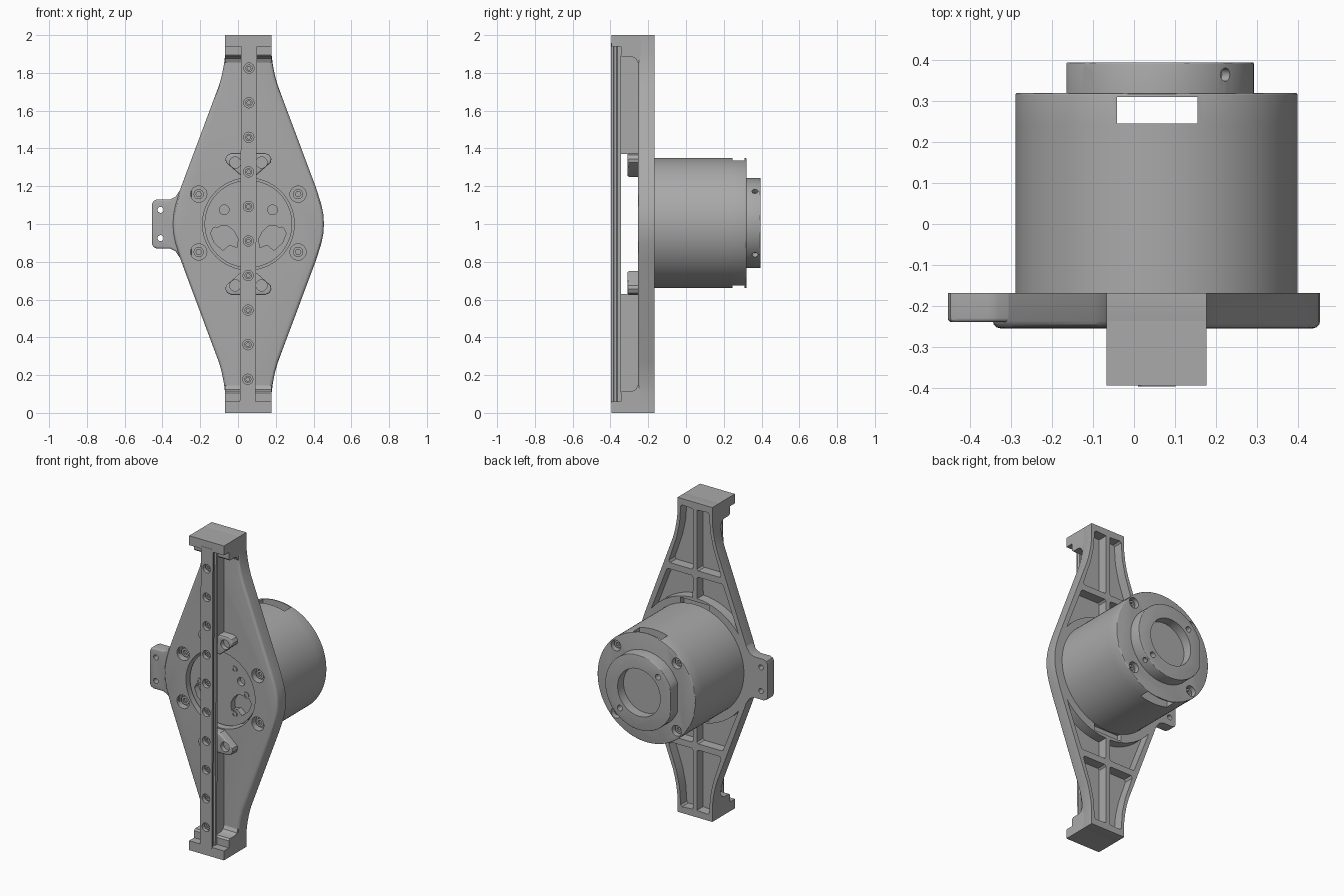
import bpy, bmesh, math
from mathutils import Vector

if "Cube" in bpy.data.objects:
    bpy.data.objects.remove(bpy.data.objects["Cube"], do_unlink=True)

CX, CZ = 0.055, 1.0          # centre of the bracket
parts = []

grey = bpy.data.materials.new("machined grey")
grey.use_nodes = True
grey.diffuse_color = (0.4, 0.4, 0.4, 1)
grey.node_tree.nodes["Principled BSDF"].inputs["Base Color"].default_value = (0.4, 0.4, 0.4, 1)

PLANES = {
    "y": lambda a, b, d: Vector((CX + a, d, CZ + b)),
    "x": lambda a, b, d: Vector((CX + d, a, CZ + b)),
    "z": lambda a, b, d: Vector((CX + a, b, CZ + d)),
}


def prism(name, pts, d0, d1, axis="y", bevel=0, bevel_at=None):
    """Extrude a flat outline along an axis, rounding the rim at one end."""
    place = PLANES[axis]
    bm = bmesh.new()
    ends = [[bm.verts.new(place(a, b, d)) for a, b in pts] for d in (d0, d1)]
    n = len(pts)
    for ring in ends:
        bm.faces.new(ring)
    for i in range(n):
        j = (i + 1) % n
        bm.faces.new((ends[0][i], ends[0][j], ends[1][j], ends[1][i]))
    bmesh.ops.recalc_face_normals(bm, faces=bm.faces)
    if bevel:
        rim = set(ends[0] if bevel_at == d0 else ends[1])
        edges = [e for e in bm.edges if all(v in rim for v in e.verts)]
        bmesh.ops.bevel(bm, geom=edges, offset=bevel, segments=3, profile=0.5, affect="EDGES")
    mesh = bpy.data.meshes.new(name)
    bm.to_mesh(mesh)
    bm.free()
    mesh.materials.append(grey)
    ob = bpy.data.objects.new(name, mesh)
    bpy.context.collection.objects.link(ob)
    parts.append(ob)
    return ob


def circle(r, x=0, z=0, n=32):
    return [(x + r * math.cos(math.tau * i / n), z + r * math.sin(math.tau * i / n)) for i in range(n)]


def rect(x0, x1, z0, z1):
    return [(x0, z0), (x1, z0), (x1, z1), (x0, z1)]


def mirrored(pts, sx, sz):
    return [(x * sx, z * sz) for x, z in pts]


def cut(target, cutters):
    """Subtract the cutters, then throw them away."""
    for c in cutters:
        m = target.modifiers.new("cut", "BOOLEAN")
        m.operation, m.solver, m.object = "DIFFERENCE", "EXACT", c
    bpy.context.view_layer.update()
    dg = bpy.context.evaluated_depsgraph_get()
    mesh = bpy.data.meshes.new_from_object(target.evaluated_get(dg))
    target.modifiers.clear()
    target.data = mesh
    for c in cutters:
        parts.remove(c)
        bpy.data.objects.remove(c, do_unlink=True)


def hole(r, x, z, d0, d1, n=24):
    return prism("cutter", circle(r, x, z, n), d0, d1)


def screw(name, r, x, z, back, face):
    """Cap screw with a hex socket in its visible face."""
    ob = prism(name, circle(r, x, z, 20), back, face)
    step = 0.01 if face > back else -0.01
    cut(ob, [hole(r * 0.55, x, z, face - 1.5 * step, face + step, 6)])


SIGNS = [(sx, sz) for sx in (1, -1) for sz in (1, -1)]

# Diamond mounting plate
quarter = [(0.4, 0), (0.397, 0.05), (0.387, 0.1), (0.37, 0.155), (0.355, 0.2), (0.155, 0.735),
           (0.141, 0.785), (0.13, 0.84), (0.1225, 0.9), (0.1225, 1.0)]
right = quarter[::-1] + mirrored(quarter[1:], 1, -1)
right = right[::-1]
outline = right + [(-x, z) for x, z in right[::-1] if z != 0 or x]
plate = prism("mounting_plate", outline, -0.255, -0.168, bevel=0.018, bevel_at=-0.255)

# Rear weight-saving pockets, leaving central, cross and collar ribs
tip_pocket = [(0.014, 0.955), (0.09, 0.96), (0.1, 0.95), (0.108, 0.84), (0.13, 0.74),
              (0.183, 0.585), (0.175, 0.57), (0.024, 0.57), (0.014, 0.58)]
arc = [(0.392 * math.sin(a), 0.392 * math.cos(a)) for a in (0.04 + 0.86 * i / 12 for i in range(13))]
root_pocket = [(0.014, 0.52), (0.024, 0.53), (0.19, 0.53), (0.2, 0.52)] + arc[::-1]
cutters = []
for sx, sz in SIGNS:
    for shape in (tip_pocket, root_pocket):
        cutters.append(prism("cutter", mirrored(shape, sx, sz), -0.23, -0.1))
    cutters.append(hole(0.043, sx * 0.263, sz * 0.153 + 0.005, -0.3, -0.21))
for sz in (1, -1):
    cutters.append(prism("cutter", rect(-0.1, 0.1, sz * 0.345 - 0.025, sz * 0.345 + 0.025), -0.2, -0.1))
cutters.append(hole(0.243, 0, 0, -0.3, -0.1, 64))
cut(plate, cutters)
for sx, sz in SIGNS:
    screw("plate_screw", 0.027, sx * 0.263, sz * 0.153 + 0.005, -0.2, -0.235)

# Side tab with two holes
tab_half = [(-0.3, 0.2), (-0.355, 0.19), (-0.385, 0.145), (-0.415, 0.13), (-0.485, 0.13), (-0.503, 0.122), (-0.51, 0.105)]
tab = prism("side_tab", tab_half + mirrored(tab_half, 1, -1)[::-1], -0.24, -0.168, bevel=0.01, bevel_at=-0.24)
cut(tab, [hole(0.016, -0.465, z, -0.3, -0.1) for z in (0.075, -0.075)])

# End blocks, rail support ribs and trapezoid lugs
block = [(-0.235, 1.0), (-0.395, 1.0), (-0.395, 0.94), (-0.345, 0.94), (-0.345, 0.895),
         (-0.335, 0.885), (-0.285, 0.885), (-0.265, 0.875), (-0.255, 0.855), (-0.235, 0.855)]
lug = [(-0.03, 0.25), (-0.05, 0.265), (-0.118, 0.325), (-0.122, 0.345), (-0.112, 0.365), (-0.09, 0.375)]
lug = lug + mirrored(lug, -1, 1)[::-1]
for sz, end in ((1, "upper"), (-1, "lower")):
    prism(end + "_end_block", mirrored(block, 1, sz), -0.1225, 0.1225, axis="x")
    rib = sorted((sz * 0.37, sz * 0.89))
    prism(end + "_rail_rib", rect(-0.025, 0.025, *rib), -0.346, -0.24)
    ob = prism(end + "_lug", mirrored(lug, 1, sz), -0.31, -0.24, bevel=0.008, bevel_at=-0.31)
    cut(ob, [hole(0.03, s * 0.07, sz * 0.325, -0.35, -0.28) for s in (1, -1)])

# Linear rail with side grooves and a row of countersunk holes
side = [(0.042, -0.397), (0.042, -0.385), (0.034, -0.38), (0.034, -0.368), (0.042, -0.362), (0.042, -0.344)]
rail = prism("linear_rail", side + mirrored(side, -1, 1)[::-1], -0.945, 0.957, axis="z")
holes = [-0.822 + 0.183 * i for i in range(10)]
cut(rail, [hole(0.027, 0, z, -0.45, -0.372) for z in holes])
for v in rail.data.vertices:
    v.co.x += 0.004 * (v.co.z - CZ)
for z in holes:
    screw("rail_screw", 0.019, 0.004 * z, z, -0.36, -0.382)

# Motor front face seen through the plate
face = prism("motor_face", circle(0.232, 0, 0, 64), -0.23, -0.16)
window = [(-0.2, -0.05), (-0.185, -0.02), (-0.15, -0.01), (-0.105, -0.012), (-0.075, -0.04),
          (-0.055, -0.08), (-0.06, -0.125), (-0.1, -0.11), (-0.135, -0.14), (-0.18, -0.1)]
cutters = []
for s in (1, -1):
    cutters.append(prism("cutter", mirrored(window, s, 1), -0.3, -0.19))
    cutters.append(hole(0.026, s * 0.128, 0.075, -0.3, -0.2))
cut(face, cutters)
for i in range(6):
    a = math.radians(60 * i)
    screw("face_screw", 0.019, 0.165 * math.cos(a), 0.165 * math.sin(a), -0.22, -0.236)

# Motor body and slotted rear ring
prism("motor_body", circle(0.345, 0, 0.005, 96), -0.17, 0.245)
ring = prism("rear_ring", circle(0.345, 0, 0.005, 96), 0.245, 0.32, bevel=0.005, bevel_at=0.32)
cutters = [prism("cutter", rect(-0.097, 0.1, -0.5, 0.5), 0.23, 0.31)]
cutters += [hole(0.034, sx * 0.214, sz * 0.214 + 0.005, 0.285, 0.4) for sx, sz in SIGNS]
cut(ring, cutters)
for sx, sz in SIGNS:
    screw("ring_screw", 0.024, sx * 0.214, sz * 0.214 + 0.005, 0.28, 0.3)

# Rear cap: flat on one side, round recess, face holes and radial holes
cap = prism("rear_cap", [(max(x, -0.22), z) for x, z in circle(0.238, 0, 0.005, 80)], 0.318, 0.395,
            bevel=0.004, bevel_at=0.395)
cutters = [hole(0.15, 0, 0.005, 0.335, 0.45, 64)]
cutters += [hole(0.018, -s * 0.134, s * 0.134 + 0.005, 0.35, 0.45) for s in (1, -1)]
for sx, sz in SIGNS:
    c = prism("cutter", circle(0.016, 0, 0.365, 16), 0.21, 0.3, axis="z")
    for v in c.data.vertices:
        d = v.co.z - CZ
        t = v.co.x - CX
        v.co.x = CX + sx * 0.7071 * (d + t)
        v.co.z = CZ + 0.005 + sz * 0.7071 * (d - t)
    if sx * sz > 0:
        c.data.flip_normals()
    bm = bmesh.new()
    bm.from_mesh(c.data)
    bmesh.ops.recalc_face_normals(bm, faces=bm.faces)
    bm.to_mesh(c.data)
    bm.free()
    cutters.append(c)
cut(cap, cutters)

# Smooth curved surfaces, keep machined edges sharp
bpy.ops.object.select_all(action="DESELECT")
for ob in parts:
    ob.select_set(True)
bpy.context.view_layer.objects.active = parts[0]
bpy.ops.object.shade_smooth_by_angle(angle=math.radians(30))
